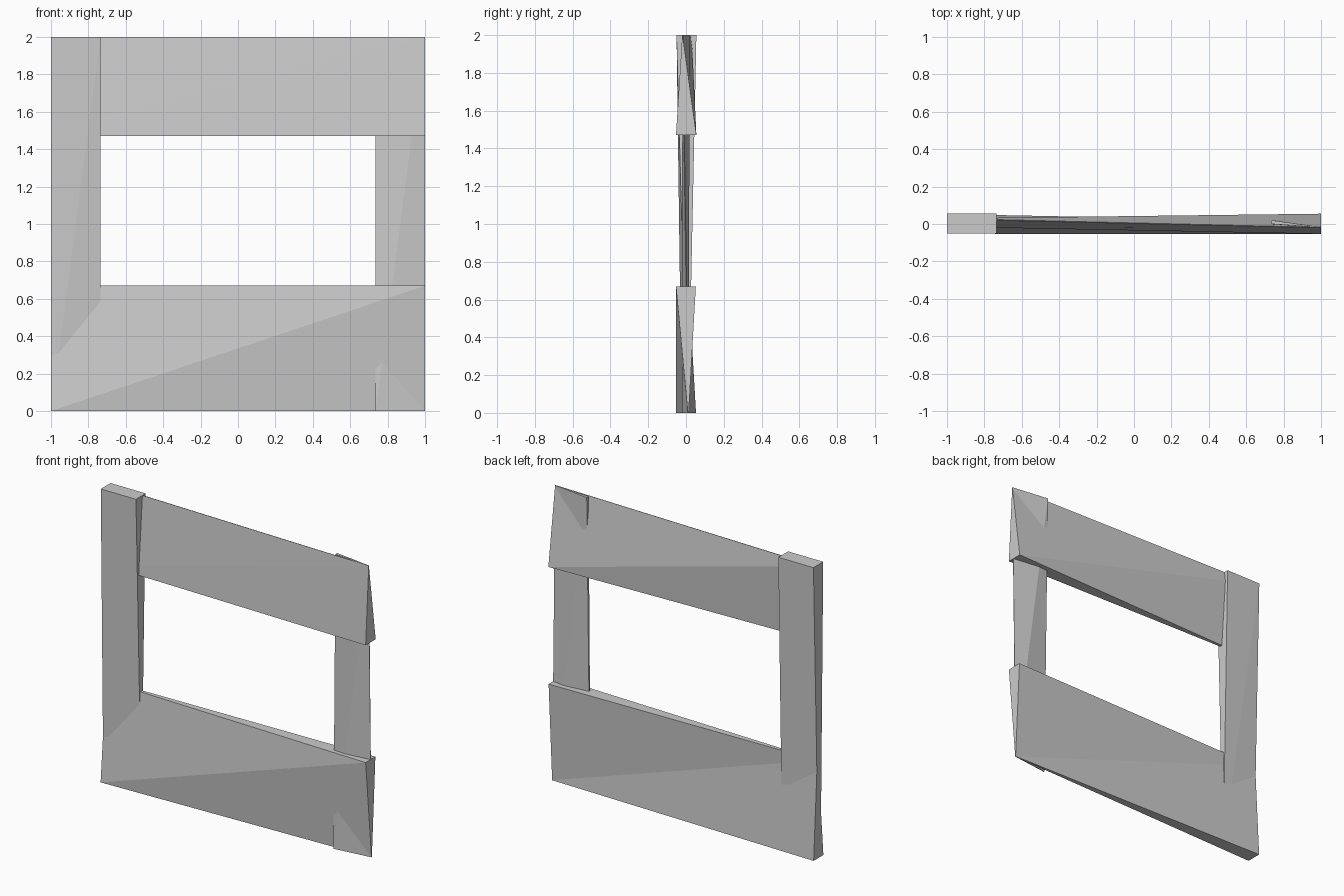
import bpy
import bmesh

cube = bpy.data.objects.get("Cube")
if cube:
    bpy.data.objects.remove(cube, do_unlink=True)

grey = bpy.data.materials.new("plain_grey")
grey.use_nodes = True
colour = (0.6, 0.6, 0.6, 1)
grey.diffuse_color = colour
grey.node_tree.nodes["Principled BSDF"].inputs["Base Color"].default_value = colour


def triangles(ring, rising):
    """Split a quad along the rising or the falling diagonal."""
    a, b, c, d = ring
    return [(a, b, c), (a, c, d)] if rising else [(a, b, d), (b, c, d)]


def warped_board(name, x_span, z_span, front, back, front_rising, back_rising):
    """Board with a depth for each corner: low right, low left, high left, high right."""
    (x0, x1), (z0, z1) = x_span, z_span
    corners = [(x0, z0), (x1, z0), (x1, z1), (x0, z1)]
    bm = bmesh.new()
    f = [bm.verts.new((x, y, z)) for (x, z), y in zip(corners, front)]
    b = [bm.verts.new((x, y, z)) for (x, z), y in zip(corners, back)]
    for tri in triangles(f, front_rising) + triangles(b, back_rising):
        bm.faces.new(tri)
    # Rim between the two broad sides
    for i in range(4):
        j = (i + 1) % 4
        bm.faces.new((f[i], b[i], b[j], f[j]))
    bmesh.ops.recalc_face_normals(bm, faces=bm.faces)
    mesh = bpy.data.meshes.new(name)
    bm.to_mesh(mesh)
    bm.free()
    mesh.materials.append(grey)
    obj = bpy.data.objects.new(name, mesh)
    bpy.context.collection.objects.link(obj)
    return obj


# Horizontal rails
warped_board("top_rail", (-1, 1), (1.47, 2),
             (-0.015, -0.053, -0.02, 0.026),
             (-0.01, 0.055, -0.018, 0.03), True, False)
warped_board("bottom_rail", (-1, 1), (0, 0.67),
             (-0.052, 0.01, -0.053, 0.004),
             (0.053, 0.014, 0.052, 0.014), True, False)

# Upright posts
warped_board("right_post", (-1, -0.735), (0, 2),
             (-0.023, 0.006, -0.05, -0.05),
             (0.003, 0.013, 0.055, 0.055), True, False)
warped_board("left_post", (0.735, 1), (0, 2),
             (-0.022, 0.01, -0.019, 0.0),
             (-0.015, 0.013, -0.017, 0.02), True, False)
